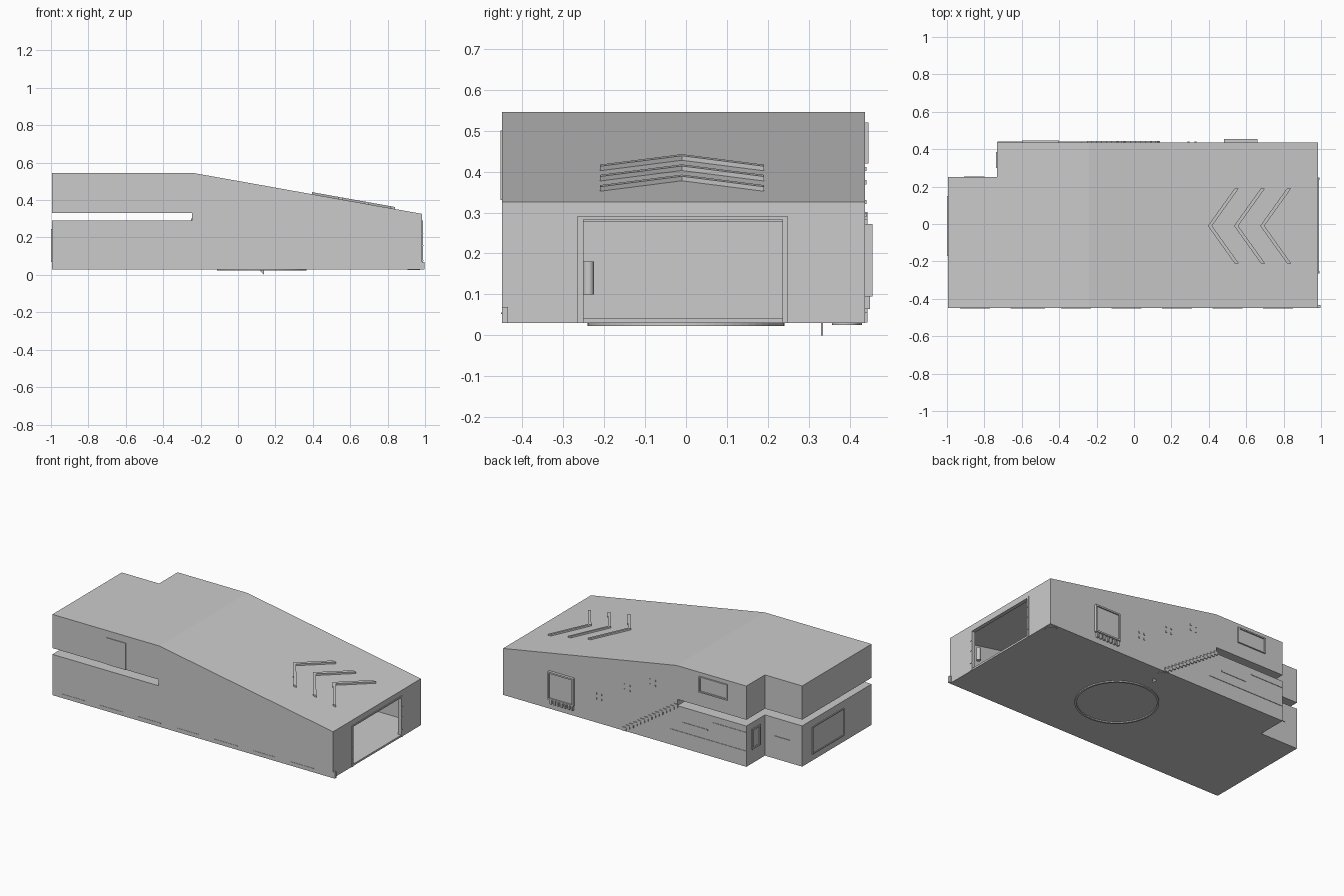
import bpy, bmesh, math
from mathutils import Vector

if "Cube" in bpy.data.objects:
    bpy.data.objects.remove(bpy.data.objects["Cube"])


def prism(name, pts, axis, lo, hi):
    """Extrude a 2D outline: axis 'y' takes (x, z) points, axis 'z' takes (x, y)."""
    bm = bmesh.new()
    put = (lambda p, d: (p[0], d, p[1])) if axis == 'y' else (lambda p, d: (p[0], p[1], d))
    a = [bm.verts.new(put(p, lo)) for p in pts]
    b = [bm.verts.new(put(p, hi)) for p in pts]
    bm.faces.new(a)
    bm.faces.new(b[::-1])
    for i in range(len(pts)):
        j = (i + 1) % len(pts)
        bm.faces.new((a[j], a[i], b[i], b[j]))
    bmesh.ops.recalc_face_normals(bm, faces=bm.faces)
    me = bpy.data.meshes.new(name)
    bm.to_mesh(me)
    bm.free()
    ob = bpy.data.objects.new(name, me)
    bpy.context.collection.objects.link(ob)
    return ob


def box(name, x0, x1, y0, y1, z0, z1):
    return prism(name, [(x0, y0), (x1, y0), (x1, y1), (x0, y1)], 'z', z0, z1)


def cut(target, cutter):
    m = target.modifiers.new("cut", 'BOOLEAN')
    m.operation, m.solver, m.object = 'DIFFERENCE', 'EXACT', cutter
    bpy.context.view_layer.objects.active = target
    bpy.ops.object.modifier_apply(modifier=m.name)
    bpy.data.objects.remove(cutter)


def frame_x(name, x0, x1, y0, y1, z0, z1, w):
    """Rectangular rim on a wall facing along x."""
    box(name + "_low", x0, x1, y0, y1, z0, z0 + w)
    box(name + "_high", x0, x1, y0, y1, z1 - w, z1)
    box(name + "_side_a", x0, x1, y0, y0 + w, z0 + w, z1 - w)
    box(name + "_side_b", x0, x1, y1 - w, y1, z0 + w, z1 - w)


def frame_y(name, x0, x1, y0, y1, z0, z1, w):
    """Rectangular rim on a wall facing along y."""
    box(name + "_low", x0, x1, y0, y1, z0, z0 + w)
    box(name + "_high", x0, x1, y0, y1, z1 - w, z1)
    box(name + "_side_a", x0, x0 + w, y0, y1, z0 + w, z1 - w)
    box(name + "_side_b", x1 - w, x1, y0, y1, z0 + w, z1 - w)


L, R, F, B = -0.995, 0.985, -0.449, 0.437   # outer wall planes


def roof(x):
    return 0.545 if x < -0.24 else 0.545 - (x + 0.24) / (R + 0.24) * 0.219


# Main building body with sloping roof
body = prism("building_body", [(L, 0.03), (R, 0.03), (R, roof(R)), (-0.24, 0.545), (L, 0.545)], 'y', F, B)
cut(body, box("corner_cutter", -1.2, -0.732, 0.25, 0.6, -0.1, 0.7))
# Horizontal slot that separates the upper storey
cut(body, box("slot_cutter", -1.2, -0.245, -0.6, 0.6, 0.29, 0.33))
# Hollow garage interior and open doorway
cut(body, prism("room_cutter", [(-0.715, 0.042), (R - 0.015, 0.042), (R - 0.015, roof(R) - 0.015),
                                (-0.23, 0.53), (-0.23, 0.278), (-0.715, 0.278)], 'y', F + 0.012, B - 0.012))
cut(body, box("rear_room_cutter", L + 0.012, -0.70, F + 0.012, 0.238, 0.042, 0.278))
cut(body, box("doorway_cutter", 0.9, 1.1, -0.25, 0.236, 0.042, 0.283))

# Doorway trim, hinges and pillar
for y0, y1 in ((-0.265, -0.25), (0.236, 0.248)):
    box("door_jamb", R - 0.02, R + 0.004, y0, y1, 0.03, 0.283)
    for z in (0.075, 0.155, 0.22):
        box("jamb_bracket", R, R + 0.006, y0, y1, z, z + 0.004)
box("door_header", R - 0.02, R + 0.004, -0.265, 0.248, 0.283, 0.292)
bpy.ops.mesh.primitive_cylinder_add(vertices=24, radius=0.013, depth=0.08, location=(0.95, -0.238, 0.14))
bpy.context.object.name = "door_handle"
bpy.ops.object.shade_smooth_by_angle()
box("corner_lamp", R, 0.998, F, F + 0.015, 0.03, 0.07)

# Three raised chevrons on the roof slope
for x in (0.395, 0.535, 0.675):
    for side in (-1, 1):
        ym, ye = -0.01, -0.01 + side * 0.2
        strip = prism("roof_chevron", [(x, ym), (x + 0.022, ym), (x + 0.165, ye), (x + 0.143, ye)], 'z', -0.004, 0.011)
        for v in strip.data.vertices:
            v.co.z += roof(v.co.x)

# Sawtooth stair along the back wall
n, x0, x1, z0, z1 = 15, 0.14, -0.25, 0.032, 0.295
for i in range(n):
    xa, xb = x0 + (x1 - x0) * i / n, x0 + (x1 - x0) * (i + 1) / n
    za, zb = z0 + (z1 - z0) * i / n, z0 + (z1 - z0) * (i + 1) / n
    box("stair_step", xb, xa, B, B + 0.006, za, zb + 0.006)

# Clusters of wall bolts climbing beside the stair
for cx, cz in ((0.31, 0.20), (0.11, 0.31), (-0.07, 0.39)):
    for dx in (-0.018, 0.018):
        for dz in (-0.016, 0.016):
            box("wall_bolt", cx + dx - 0.005, cx + dx + 0.005, B, B + 0.003, cz + dz - 0.005, cz + dz + 0.005)

# Equipment cabinet with vent slats below
box("back_cabinet", 0.49, 0.65, B, B + 0.010, 0.105, 0.265)
frame_y("cabinet_frame", 0.48, 0.66, B, B + 0.018, 0.095, 0.272, 0.01)
for i in range(7):
    x = 0.485 + i * 0.025
    box("vent_slat", x, x + 0.012, B, B + 0.012, 0.065, 0.095)

# Upper back window
box("upper_window_pane", -0.59, -0.41, B, B + 0.004, 0.43, 0.51)
frame_y("upper_window_frame", -0.60, -0.40, B, B + 0.009, 0.42, 0.52, 0.008)

# Thin trims on the lower back walls
box("base_trim", -0.73, -0.19, B, B + 0.003, 0.125, 0.131)
box("short_trim", -0.46, -0.28, B, B + 0.003, 0.185, 0.195)
box("upper_trim", -0.73, -0.50, B, B + 0.003, 0.245, 0.25)
box("recess_trim", -0.91, -0.80, 0.25, 0.254, 0.17, 0.176)

# Side door in the notch and framed panel on the left wall
frame_x("notch_door_frame", -0.738, -0.732, 0.30, 0.385, 0.12, 0.25, 0.01)
frame_x("left_panel_frame", -1.0, L, -0.17, 0.15, 0.07, 0.245, 0.006)

# Front panel and the dashed plinth line
box("front_panel", -0.61, -0.475, F - 0.004, F, 0.33, 0.50)
for i in range(7):
    x = -0.93 + i * 0.27
    box("plinth_dash", x, x + 0.16, F - 0.002, F, 0.052, 0.056)

# Underside ring, made as an outer disc with a hole
ring = [(0.127 + 0.24 * math.cos(t * math.tau / 64), 0.24 * math.sin(t * math.tau / 64)) for t in range(64)]
hole = [(0.127 + (x - 0.127) * 0.95, y * 0.95) for x, y in ring]
base_ring = prism("underside_ring", ring, 'z', 0.023, 0.031)
cut(base_ring, prism("ring_cutter", hole, 'z', 0.0, 0.1))

# Pointed stair foot and small round pads under the floor
prism("stair_foot", [(0.11, 0.031), (0.14, 0.031), (0.14, 0.0)], 'y', 0.33, 0.334)
for x, y, r in ((0.14, 0.41, 0.02), (0.94, 0.39, 0.034)):
    bpy.ops.mesh.primitive_cylinder_add(vertices=24, radius=r, depth=0.006, location=(x, y, 0.029))
    bpy.context.object.name = "floor_pad"
    bpy.ops.object.shade_smooth_by_angle()
